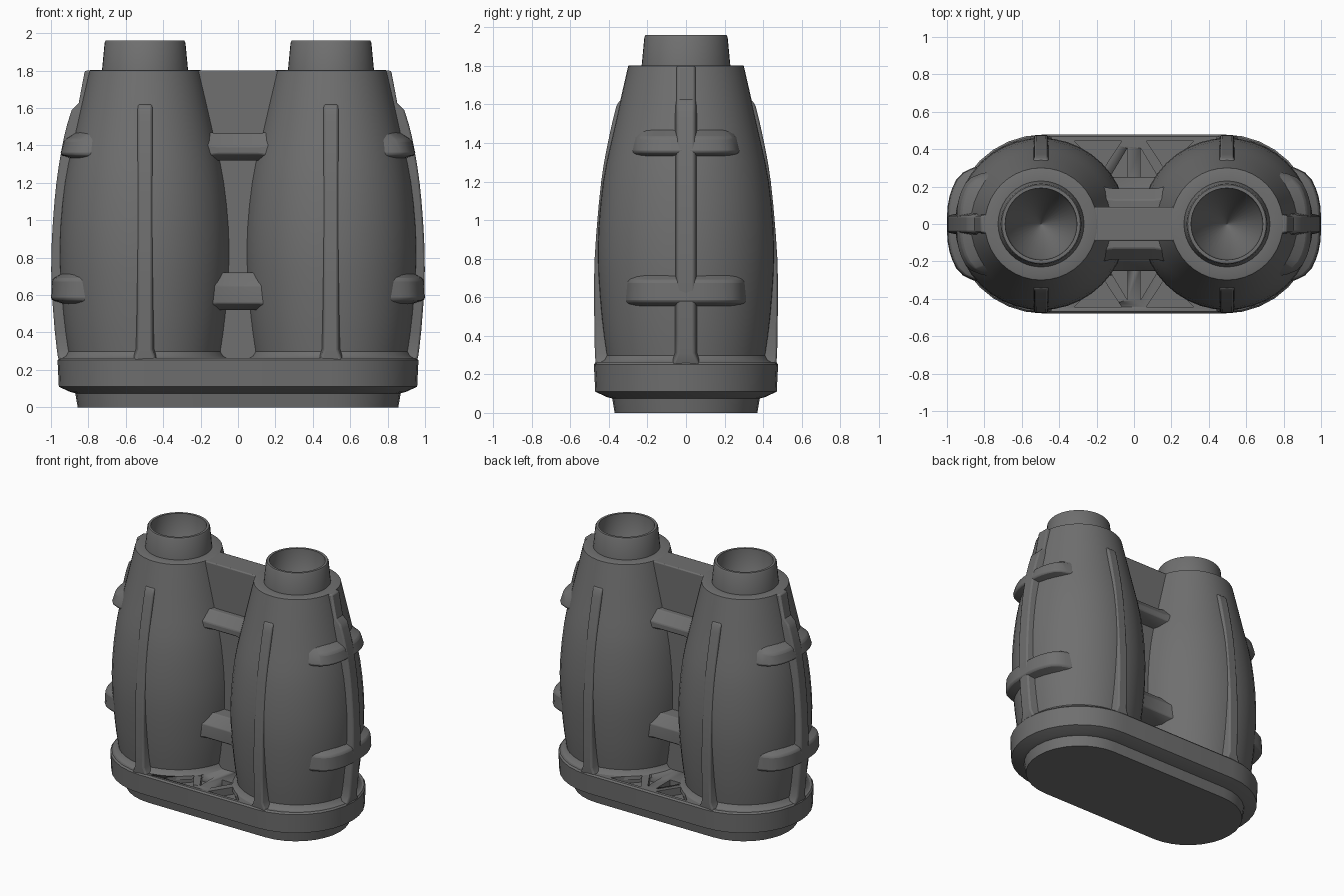
import bpy, bmesh, math
from mathutils import Vector

if "Cube" in bpy.data.objects:
    bpy.data.objects.remove(bpy.data.objects["Cube"])

BX = 0.497  # bottle axis distance from centre
grey = bpy.data.materials.new("dark_grey")
grey.diffuse_color = (0.16, 0.16, 0.16, 1)
grey.use_nodes = True
grey.node_tree.nodes["Principled BSDF"].inputs["Base Color"].default_value = grey.diffuse_color


def loft(name, rings, bevel=0.0, angle=35):
    """Skin a list of equal-length closed rings into one solid."""
    bm = bmesh.new()
    vs = [[bm.verts.new(p) for p in r] for r in rings]
    n = len(rings[0])
    for a, b in zip(vs, vs[1:]):
        for i in range(n):
            j = (i + 1) % n
            bm.faces.new((a[i], a[j], b[j], b[i]))
    bm.faces.new(vs[0][::-1])
    bm.faces.new(vs[-1])
    bmesh.ops.recalc_face_normals(bm, faces=bm.faces)
    me = bpy.data.meshes.new(name)
    bm.to_mesh(me)
    bm.free()
    me.materials.append(grey)
    ob = bpy.data.objects.new(name, me)
    bpy.context.collection.objects.link(ob)
    if bevel:
        m = ob.modifiers.new("bevel", 'BEVEL')
        m.width, m.segments, m.limit_method = bevel, 2, 'ANGLE'
        m.angle_limit = math.radians(40)
    bpy.ops.object.select_all(action='DESELECT')
    ob.select_set(True)
    bpy.context.view_layer.objects.active = ob
    bpy.ops.object.shade_smooth_by_angle(angle=math.radians(angle))
    return ob


def smooth_profile(pts, steps=3):
    """Catmull-Rom resampling of a (z, r) profile."""
    out = []
    for i in range(len(pts) - 1):
        p = [Vector(pts[max(0, min(len(pts) - 1, i + k))]) for k in (-1, 0, 1, 2)]
        for s in range(steps):
            t = s / steps
            out.append(0.5 * (2 * p[1] + (p[2] - p[0]) * t
                       + (2 * p[0] - 5 * p[1] + 4 * p[2] - p[3]) * t * t
                       + (3 * p[1] - p[0] - 3 * p[2] + p[3]) * t ** 3))
    return [tuple(v) for v in out] + [pts[-1]]


def circle(cx, r, z, n=40):
    return [(cx + r * math.cos(2 * math.pi * i / n), r * math.sin(2 * math.pi * i / n), z)
            for i in range(n)]


def stadium(r, z, n=16):
    c, pts = 0.487, []
    for s in (1, -1):
        for i in range(n + 1):
            a = -math.pi / 2 + math.pi * i / n
            pts.append((s * (c + r * math.cos(a)), s * r * math.sin(a), z))
    return pts


def rib(name, cx, ang, prof, hw):
    """Upright rib following a (z, r) profile, facing direction ang."""
    d = Vector((math.cos(ang), math.sin(ang), 0))
    t = Vector((-d.y, d.x, 0))
    rings = []
    for z, r in prof:
        flare = 0.03 * max(0, 1 - (z - 0.24) / 0.06)   # root flares into the base
        rings.append([Vector((cx, 0, z)) + d * rr + t * w for rr, w in
                      ((r - 0.12, -hw - 0.025 - flare), (r, -hw - flare),
                       (r, hw + flare), (r - 0.12, hw + 0.025 + flare))])
    return loft(name, rings, bevel=0.010)


# base with stepped, chamfered edge
base = loft("base", [stadium(r, z) for z, r in
            ((0, .37), (.075, .383), (.082, .41), (.11, .471), (.252, .478), (.264, .468))])

# truss pockets cut into the base between the bottles
for sx in (1, -1):
    for sy in (1, -1):
        for tri in (((.065, .445), (.32, .445), (.17, .285)),
                    ((.036, .405), (.036, .24), (.135, .24))):
            cut = loft("pocket_cutter", [[(sx * x, sy * y, z) for x, y in tri]
                                         for z in (.21, .35)])
            cut.hide_render = True
            cut.hide_set(True)
            m = base.modifiers.new("pocket", 'BOOLEAN')
            m.operation, m.object, m.solver = 'DIFFERENCE', cut, 'EXACT'

body = smooth_profile([(.24, .405), (.5, .44), (.85, .46), (1.2, .432), (1.5, .368), (1.8, .30)])
side_prof = [(.24, .455), (.27, .466), (.31, .472)] + smooth_profile(
    [(.4, .482), (.65, .50), (.9, .498), (1.2, .474), (1.45, .432), (1.59, .392)]) \
    + [(1.625, .355), (1.8, .322)]
face_prof = [(.24, .468), (.27, .470), (.31, .473)] + smooth_profile(
    [(.5, .476), (.8, .474), (1.2, .44), (1.45, .395), (1.59, .362)]) + [(1.62, .345)]

for side, s in (("right", 1), ("left", -1)):
    cx = s * BX
    # bottle with shoulder, neck and conical mouth
    prof = body + [(1.803, .293), (1.803, .23), (1.95, .216), (1.96, .21),
                   (1.96, .192), (1.80, .185), (1.55, .001)]
    loft(side + "_bottle", [circle(cx, r, z) for z, r in prof])

    # fillet ring where the bottle meets the base
    loft(side + "_foot_fillet", [circle(cx, r, z) for z, r in
                                 ((.24, .45), (.264, .445), (.275, .426), (.31, .408))])

    # upright ribs: front, back and outer side
    rib(side + "_front_rib", cx, -math.pi / 2, face_prof, .036)
    rib(side + "_back_rib", cx, math.pi / 2, face_prof, .036)
    rib(side + "_outer_rib", cx, 0 if s > 0 else math.pi, side_prof, .045)

    # horizontal bands wrapping the outer side, fading into the bottle
    for nm, z, h, r0, top in (("upper", 1.395, .06, .392, .440),
                              ("lower", .635, .075, .447, .498)):
        rings = []
        for i in range(-10, 11):
            u = abs(i) / 10
            a = math.radians(56 * i / 10)
            r = top + .012 * math.sin(math.pi * min(1, u * 1.2))
            f = max(0, (u - .5) / .5)
            r -= (r - r0 + .035) * f * f * (3 - 2 * f)
            ri, slope = r0 - .08, .04 if nm == "upper" else .01
            sec = ((ri, z - h - .03), (r + slope * .3, z - h + .015),
                   (r - slope * .3, z + h - .025), (ri, z + h + .05))
            rings.append([(cx + s * q * math.cos(a), q * math.sin(a), zz) for q, zz in sec])
        loft(side + "_" + nm + "_band", rings, bevel=.012)

# central web joining the bottles
loft("centre_web", [[(-.27, -.092, z), (.27, -.092, z), (.27, .092, z), (-.27, .092, z)]
                    for z in (.24, 1.80)], bevel=.008)

# cross beams, flaring where they meet the bottles
for nm, z0, z1, hy, fl in (("upper", 1.32, 1.465, .19, .015), ("lower", .52, .72, .25, .03)):
    rings = []
    for x, f in ((-.25, 1.2), (-.17, .6), (-.11, 0), (.11, 0), (.17, .6), (.25, 1.2)):
        y, g = hy + fl * f, .012 * f
        half = [(y - .06, z0 - g), (y, z0 + .035 - g), (y, z1 - .07 + g), (y - .06, z1 + g)]
        rings.append([(x, a, b) for a, b in half] + [(x, -a, b) for a, b in half[::-1]])
    loft(nm + "_cross_beam", rings, bevel=.006)
